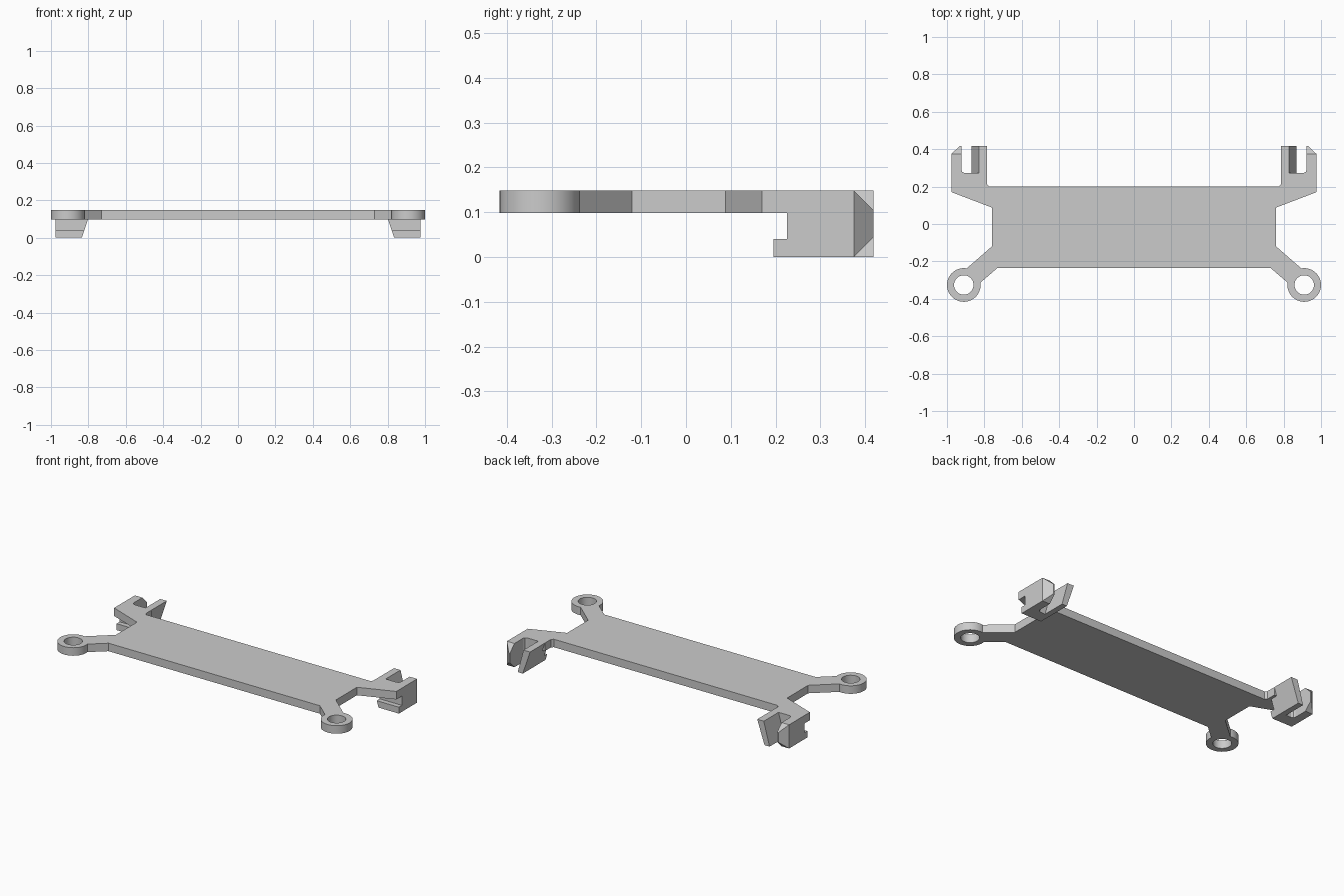
import bpy
import bmesh
from math import cos, sin, radians, pi
from mathutils import Vector

cube = bpy.data.objects.get("Cube")
if cube:
    bpy.data.objects.remove(cube, do_unlink=True)

grey = bpy.data.materials.new("plain_grey")
grey.use_nodes = True
grey.diffuse_color = (0.6, 0.6, 0.6, 1)
grey.node_tree.nodes["Principled BSDF"].inputs["Base Color"].default_value = (0.6, 0.6, 0.6, 1)

TOP, UNDER = 0.148, 0.098      # plate faces
BACK, SLOT = 0.418, 0.272      # clip tip and slot floor
SIDES = {"left": 1, "right": -1}


def finish(name, bm, smooth=False):
    bmesh.ops.recalc_face_normals(bm, faces=bm.faces)
    mesh = bpy.data.meshes.new(name)
    bm.to_mesh(mesh)
    bm.free()
    mesh.materials.append(grey)
    obj = bpy.data.objects.new(name, mesh)
    bpy.context.collection.objects.link(obj)
    if smooth:
        bpy.ops.object.select_all(action='DESELECT')
        obj.select_set(True)
        bpy.context.view_layer.objects.active = obj
        bpy.ops.object.shade_smooth_by_angle(angle=radians(35))
    return obj


def extrude(name, points, direction):
    """Make a solid from a flat outline."""
    bm = bmesh.new()
    face = bm.faces.new([bm.verts.new(p) for p in points])
    out = bmesh.ops.extrude_face_region(bm, geom=[face])
    moved = [v for v in out["geom"] if isinstance(v, bmesh.types.BMVert)]
    bmesh.ops.translate(bm, verts=moved, vec=Vector(direction))
    return finish(name, bm)


def section(name, xz, y0, y1, s):
    return extrude(name, [(s * x, y0, z) for x, z in xz], (0, y1 - y0, 0))


# Base plate: half outline, with arms that meet the rings on an arc
CX, CY, R, HOLE = 0.91, -0.326, 0.09, 0.052
arc = [(CX + R * cos(radians(a)), CY + R * sin(radians(a))) for a in range(172, 92, -8)]
half = [(0.73, -0.235)] + arc + [
    (0.76, -0.12), (0.76, 0.088), (0.975, 0.17), (0.975, SLOT),
    (0.785, SLOT), (0.785, 0.212), (0.773, 0.2)]
outline = half + [(-x, y) for x, y in reversed(half)]
extrude("base_plate", [(x, y, UNDER) for x, y in outline], (0, 0, TOP - UNDER))

# Outer prong: block with a bevelled tip, as a convex hull
def outer_prong(name, s):
    bm = bmesh.new()
    c = 0.043
    for x in (0.923, 0.975):
        for y in (SLOT, BACK - c):
            for z in (0, TOP):
                bm.verts.new((s * x, y, z))
    for x in (0.923, 0.932):
        for z in (c, TOP - c):
            bm.verts.new((s * x, BACK, z))
    bmesh.ops.convex_hull(bm, input=bm.verts)
    bmesh.ops.dissolve_limit(bm, angle_limit=0.01, verts=bm.verts, edges=bm.edges)
    finish(name, bm)


for side, s in SIDES.items():
    # Mounting ring
    bm = bmesh.new()
    n = 45
    loops = []
    for r, z in ((R, UNDER), (R, TOP), (HOLE, TOP), (HOLE, UNDER)):
        loops.append([bm.verts.new((s * (CX + r * cos(2 * pi * i / n + radians(4))),
                                    CY + r * sin(2 * pi * i / n + radians(4)), z))
                      for i in range(n)])
    for k in range(4):
        a, b = loops[k], loops[(k + 1) % 4]
        for i in range(n):
            j = (i + 1) % n
            bm.faces.new((a[i], a[j], b[j], b[i]))
    finish(side + "_mounting_ring", bm, smooth=True)

    # Clip root below the plate, with its slanted inner side
    section(side + "_clip_root", [(0.802, UNDER), (0.975, UNDER), (0.975, 0), (0.835, 0)],
            0.225, SLOT, s)
    # Lip under the plate
    section(side + "_clip_lip", [(0.822, 0.04), (0.975, 0.04), (0.975, 0), (0.835, 0)],
            0.195, 0.225, s)
    # Slanted inner prong
    section(side + "_inner_prong", [(0.785, TOP), (0.83, TOP), (0.87, 0), (0.835, 0)],
            SLOT, BACK, s)
    outer_prong(side + "_outer_prong", s)
    # Fillet in the slot corner
    extrude(side + "_slot_fillet",
            [(s * 0.905, SLOT, 0), (s * 0.923, SLOT, 0), (s * 0.923, SLOT + 0.018, 0),
             (s * 0.918, SLOT + 0.006, 0)], (0, 0, TOP))
